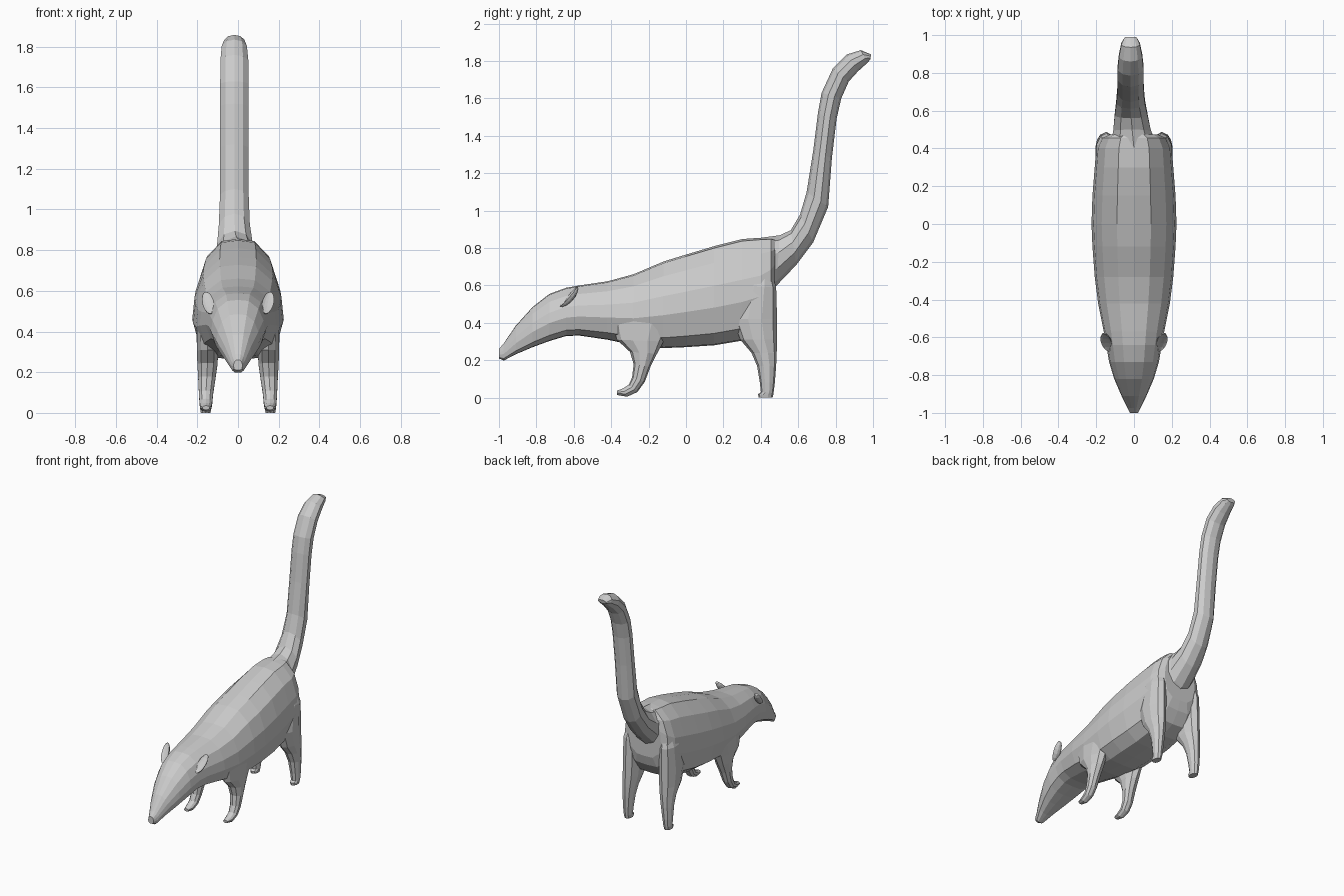
import bpy, bmesh, math
from mathutils import Matrix, Vector

# Half cross-sections: (share of half width, share of height from lower edge to upper edge)
BODY = [(0, 0), (.48, .01), (.84, .12), (1, .38), (.95, .6), (.76, .83), (.4, .98), (0, 1)]
ROUND = [(math.sin(math.pi * i / 5), .5 - .5 * math.cos(math.pi * i / 5)) for i in range(6)]


def finish(name, bm, mirror=False):
    bmesh.ops.recalc_face_normals(bm, faces=bm.faces)
    mesh = bpy.data.meshes.new(name)
    bm.to_mesh(mesh)
    bm.free()
    ob = bpy.data.objects.new(name, mesh)
    bpy.context.collection.objects.link(ob)
    if mirror:
        ob.modifiers.new("mirror", 'MIRROR').use_clip = False
    return ob


def loft(name, rings, half, mirror=False):
    """rings: (upper y, upper z, lower y, lower z, centre x, half width)"""
    section = half + [(-u, t) for u, t in half[-2:0:-1]]
    bm = bmesh.new()
    loops = []
    for ya, za, yb, zb, cx, hw in rings:
        loops.append([bm.verts.new((cx + u * hw, yb + (ya - yb) * t, zb + (za - zb) * t))
                      for u, t in section])
    n = len(section)
    for a, b in zip(loops, loops[1:]):
        for i in range(n):
            bm.faces.new((a[i], a[(i + 1) % n], b[(i + 1) % n], b[i]))
    bm.faces.new(loops[0])
    bm.faces.new(loops[-1])
    return finish(name, bm, mirror)


# Head and body in one skin: y, top z, bottom z, half width
stations = [(-1.0, .26, .21, .022), (-.975, .29, .198, .034), (-.91, .385, .232, .066),
            (-.82, .485, .27, .105), (-.73, .555, .303, .132), (-.64, .588, .33, .147),
            (-.57, .6, .332, .16), (-.42, .622, .31, .19), (-.28, .66, .28, .208),
            (-.12, .728, .265, .22), (.0, .765, .27, .225), (.15, .81, .28, .22),
            (.3, .848, .305, .208), (.4, .855, .35, .2), (.455, .855, .43, .175),
            (.475, .85, .5, .13)]
loft("body", [(y, t, y, b, 0, w) for y, t, b, w in stations], BODY)

# Raised tail, leaning very slightly to one side
loft("tail", [(.4, .855, .42, .55, 0, .13), (.5, .868, .485, .6, -.01, .105),
              (.56, .895, .59, .71, -.015, .092), (.61, .98, .68, .83, -.018, .08),
              (.645, 1.1, .76, 1.02, -.018, .074), (.68, 1.32, .78, 1.28, -.018, .073),
              (.705, 1.52, .805, 1.49, -.018, .073), (.725, 1.63, .83, 1.6, -.018, .073),
              (.785, 1.76, .87, 1.69, -.018, .072), (.86, 1.835, .92, 1.745, -.018, .065),
              (.935, 1.858, .97, 1.79, -.018, .052), (.99, 1.835, .985, 1.808, -.018, .034)],
     ROUND)

# Front legs hooking forward into small feet
loft("front_legs", [(-.4, .42, -.06, .42, .155, .05), (-.37, .31, -.12, .3, .15, .055),
                    (-.3, .245, -.155, .235, .15, .052), (-.28, .18, -.19, .165, .153, .045),
                    (-.288, .11, -.22, .085, .157, .037), (-.305, .07, -.26, .03, .158, .033),
                    (-.335, .05, -.315, .005, .158, .029), (-.37, .036, -.368, .014, .157, .018)],
     ROUND, True)

# Hind legs rising into the haunches
loft("hind_legs", [(.36, .72, .45, .7, .13, .03), (.3, .6, .482, .59, .142, .06),
                   (.25, .42, .487, .42, .145, .062), (.29, .31, .487, .31, .147, .058),
                   (.35, .24, .485, .24, .15, .05), (.38, .17, .482, .17, .154, .043),
                   (.395, .08, .475, .08, .158, .035), (.4, .03, .468, .025, .159, .03),
                   (.385, .018, .466, .012, .159, .028), (.388, .0, .463, .0, .159, .025)],
     ROUND, True)

# Cupped ears leaning back
bm = bmesh.new()
bmesh.ops.create_uvsphere(bm, u_segments=12, v_segments=7, radius=1)
for v in bm.verts:
    if v.co.y < -.01:
        v.co.y *= -.3
place = (Matrix.Translation(Vector((.147, -.627, .542))) @ Matrix.Rotation(math.radians(14), 4, 'Y')
         @ Matrix.Rotation(math.radians(-40), 4, 'X') @ Matrix.Diagonal((.029, .03, .072, 1)))
bmesh.ops.transform(bm, matrix=place, verts=bm.verts)
finish("ears", bm, True)
